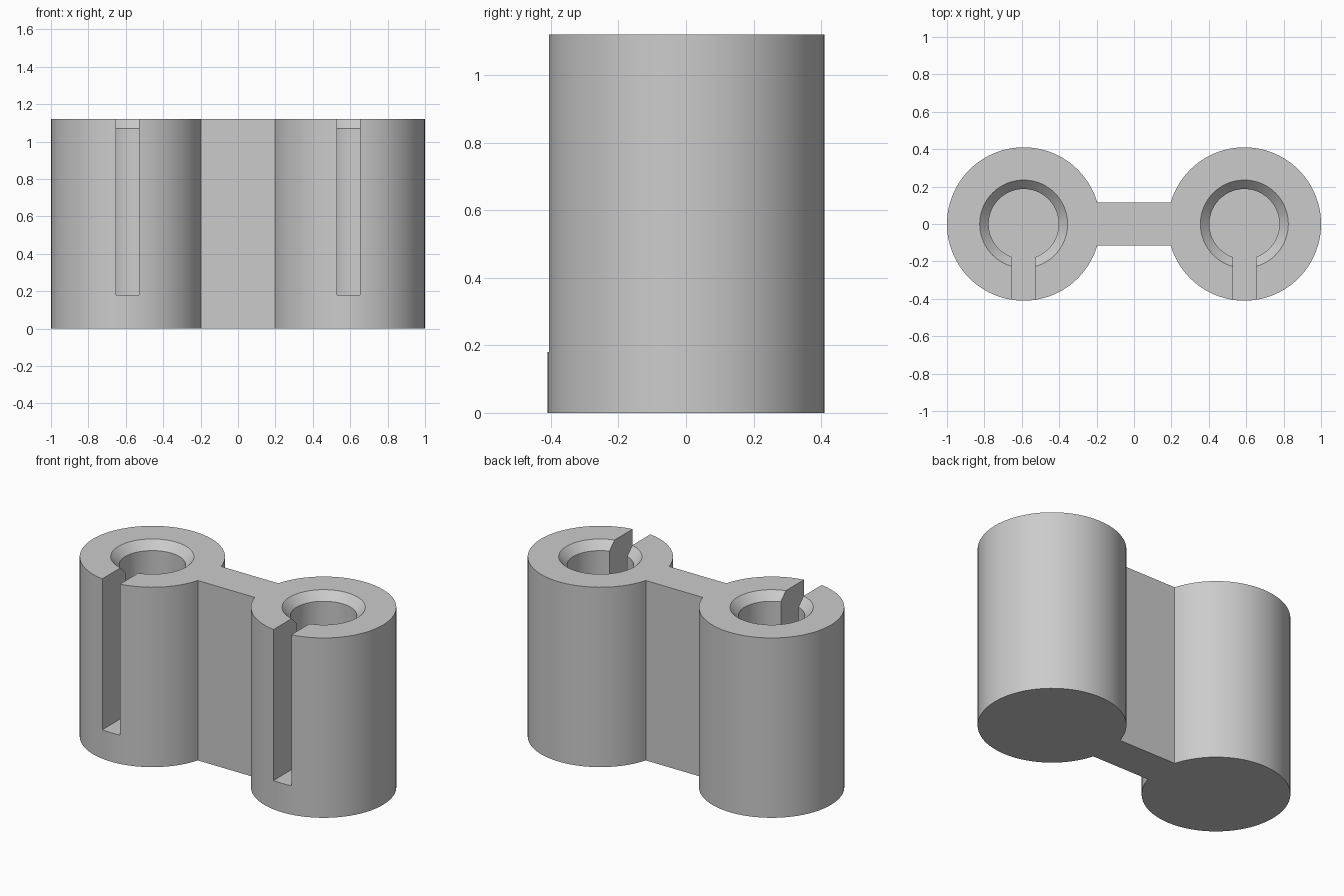
import bpy
import bmesh
from mathutils import Matrix, Vector

if "Cube" in bpy.data.objects:
    bpy.data.objects.remove(bpy.data.objects["Cube"])

HEIGHT, FLOOR = 1.12, 0.18
OFFSET, RADIUS = 0.59, 0.41
BORE, RIM, BEVEL = 0.187, 0.235, 0.05
SLOT, WEB = 0.122, 0.23
SIDES = 96
OVER = 0.1

grey = bpy.data.materials.new("plain grey")
grey.use_nodes = True
colour = (0.6, 0.6, 0.6, 1)
grey.diffuse_color = colour
grey.node_tree.nodes["Principled BSDF"].inputs["Base Color"].default_value = colour


def finish(bm, name):
    bmesh.ops.recalc_face_normals(bm, faces=bm.faces)
    mesh = bpy.data.meshes.new(name)
    bm.to_mesh(mesh)
    bm.free()
    mesh.materials.append(grey)
    obj = bpy.data.objects.new(name, mesh)
    bpy.context.collection.objects.link(obj)
    return obj


def turned(name, x, profile):
    """Capped solid of revolution from (radius, z) pairs."""
    bm = bmesh.new()
    verts = [bm.verts.new((r, 0, z)) for r, z in [(0, profile[0][1])] + profile + [(0, profile[-1][1])]]
    edges = [bm.edges.new(pair) for pair in zip(verts, verts[1:])]
    bmesh.ops.spin(bm, geom=verts + edges, axis=(0, 0, 1), cent=(0, 0, 0),
                   angle=6.283185307, steps=SIDES)
    bmesh.ops.remove_doubles(bm, verts=bm.verts, dist=0.0001)
    bmesh.ops.translate(bm, verts=bm.verts, vec=(x, 0, 0))
    return finish(bm, name)


def box(name, low, high):
    low, high = Vector(low), Vector(high)
    bm = bmesh.new()
    bmesh.ops.create_cube(bm, size=1, matrix=Matrix.Translation((low + high) / 2)
                          @ Matrix.Diagonal((high - low).to_4d()))
    return finish(bm, name)


def combine(target, tool, operation):
    mod = target.modifiers.new(operation, "BOOLEAN")
    mod.operation, mod.object, mod.solver = operation, tool, "EXACT"
    bpy.context.view_layer.objects.active = target
    bpy.ops.object.modifier_apply(modifier=mod.name)
    bpy.data.objects.remove(tool)


# Connecting web, then the two posts joined to it
body = box("twin_post_holder", (-OFFSET, -WEB / 2, 0), (OFFSET, WEB / 2, HEIGHT))
for side in (-1, 1):
    combine(body, turned("post", side * OFFSET, [(RADIUS, 0), (RADIUS, HEIGHT)]), "UNION")

# Blind bore with a bevelled mouth, and the front slot, in each post
for side in (-1, 1):
    x = side * OFFSET
    slope = (RIM - BORE) / BEVEL
    bore = turned("bore_cutter", x, [(BORE, FLOOR), (BORE, HEIGHT - BEVEL),
                                     (RIM + slope * OVER, HEIGHT + OVER)])
    slot = box("slot_cutter", (x - SLOT / 2, -RADIUS - OVER, FLOOR),
               (x + SLOT / 2, 0, HEIGHT + OVER))
    combine(bore, slot, "UNION")
    combine(body, bore, "DIFFERENCE")

# Smooth round walls, crisp edges
bpy.ops.object.select_all(action="DESELECT")
body.select_set(True)
bpy.context.view_layer.objects.active = body
bpy.ops.object.shade_smooth_by_angle(angle=0.5)
